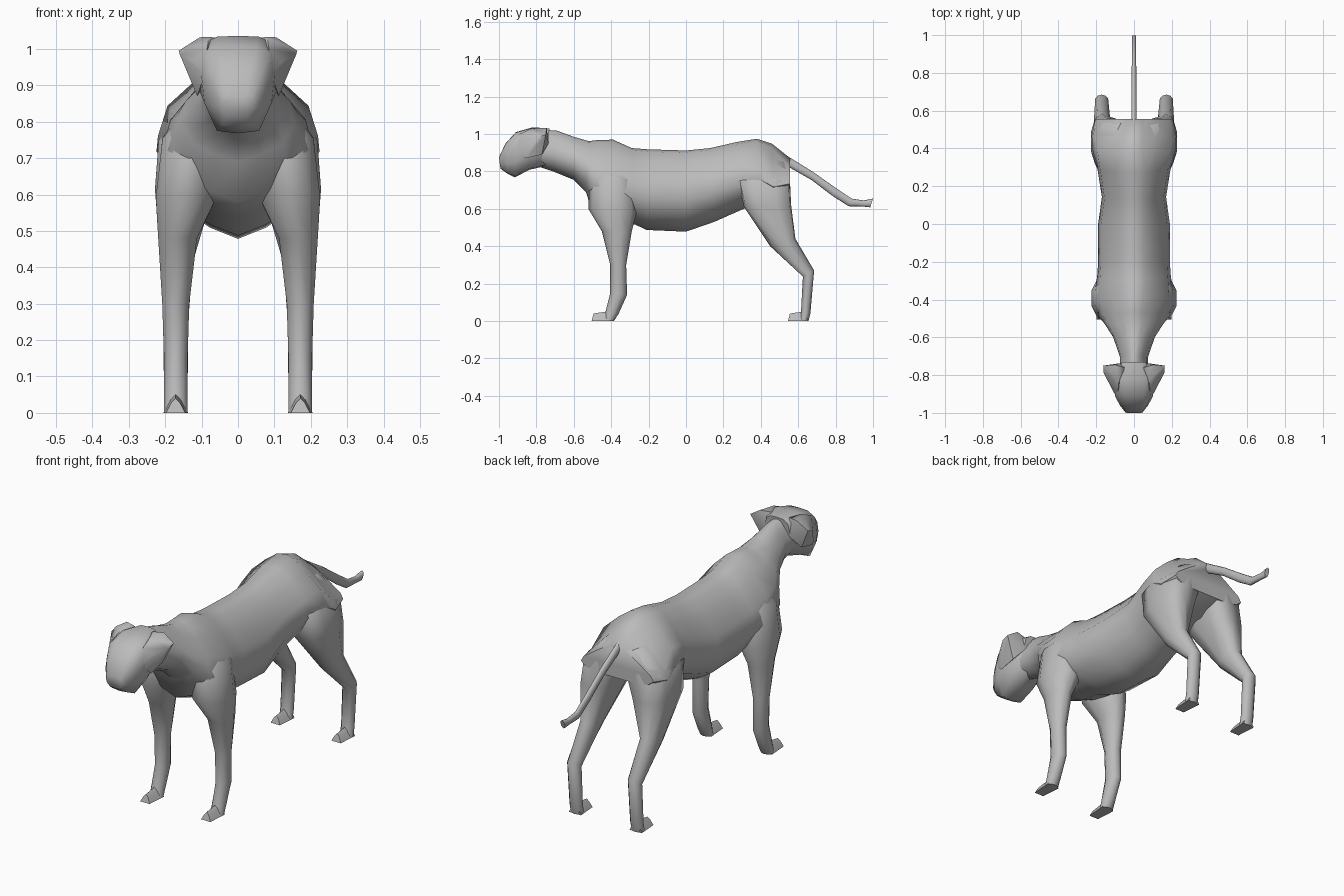
import bpy, bmesh, math

grey = bpy.data.materials.new("plain grey")
grey.diffuse_color = (0.5, 0.5, 0.5, 1)

# Half outlines: (share of half width, share of depth from top to bottom)
BODY = [(0, 0), (.28, .03), (.56, .17), (.92, .38), (1, .62), (.78, .82), (.40, .93), (0, 1)]
SHOULDER = [(0, 0), (.22, .03), (.52, .17), (.88, .38), (1, .62), (.78, .82), (.40, .93), (0, 1)]
HAUNCH = [(0, 0), (.20, .08), (.52, .32), (.92, .64), (1, .80), (.85, .93), (.45, 1), (0, 1)]
HEAD = [(0, 0), (.5, .01), (.88, .1), (1, .36), (.92, .66), (.58, .97), (0, 1)]
ROUND = [(math.sin(math.pi * i / 5), (1 - math.cos(math.pi * i / 5)) / 2) for i in range(6)]
THIGH = [(0, 0), (.74, .03), (1, .3), (1, .7), (.74, .97), (0, 1)]
PAW = [(0, 0), (.45, .3), (1, 1), (0, 1)]


def finish(name, bm, angle=60):
    bmesh.ops.recalc_face_normals(bm, faces=bm.faces)
    mesh = bpy.data.meshes.new(name)
    bm.to_mesh(mesh)
    bm.free()
    mesh.materials.append(grey)
    ob = bpy.data.objects.new(name, mesh)
    bpy.context.collection.objects.link(ob)
    bpy.ops.object.select_all(action='DESELECT')
    ob.select_set(True)
    bpy.context.view_layer.objects.active = ob
    bpy.ops.object.shade_smooth_by_angle(angle=math.radians(angle))


def loft(name, outline, sections, side=1, angle=60):
    """Each section: start y, z, end y, z, lowest x, highest x, optional own outline."""
    bm = bmesh.new()
    rings = []
    for ya, za, yb, zb, x0, x1, *own in sections:
        half_loop = own[0] if own else outline
        loop = half_loop + [(-w, t) for w, t in half_loop[-2:0:-1]]
        mid, half = (x0 + x1) / 2, (x1 - x0) / 2
        rings.append([bm.verts.new((side * (mid + w * half), ya + (yb - ya) * t, za + (zb - za) * t))
                      for w, t in loop])
    n = len(rings[0])
    for a, b in zip(rings, rings[1:]):
        for i in range(n):
            bm.faces.new((a[i], a[(i + 1) % n], b[(i + 1) % n], b[i]))
    bm.faces.new(rings[0])
    bm.faces.new(rings[-1])
    finish(name, bm, angle)


def centred(rows):
    return [(a, b, c, d, -w, w, *own) for a, b, c, d, w, *own in rows]


# Neck and torso in one skin
loft("torso", BODY, centred([
    (-.80, 1.025, -.80, .83, .075), (-.69, 1.018, -.71, .80, .075),
    (-.60, .985, -.60, .755, .11), (-.52, .962, -.535, .69, .155),
    (-.47, .968, -.50, .58, .188, SHOULDER), (-.39, .970, -.38, .535, .212, SHOULDER),
    (-.29, .925, -.27, .515, .195), (-.20, .918, -.21, .487, .19),
    (0, .912, 0, .478, .19), (.13, .925, .15, .53, .17),
    (.27, .957, .32, .605, .195), (.38, .975, .40, .63, .22, SHOULDER),
    (.46, .948, .47, .66, .224, HAUNCH), (.555, .872, .555, .70, .205, HAUNCH)]))

# Head, tapering to the muzzle
loft("head", HEAD, centred([
    (-.73, 1.03, -.75, .83, .07), (-.82, 1.036, -.84, .808, .115),
    (-.91, 1.01, -.915, .768, .1), (-.965, .95, -.95, .785, .075),
    (-1.0, .875, -.992, .815, .046)]))

# Tail
loft("tail", ROUND, centred([
    (.53, .89, .53, .835, .014), (.68, .797, .67, .755, .014),
    (.80, .712, .785, .668, .013), (.885, .655, .87, .614, .012),
    (.95, .645, .95, .612, .012), (1.0, .655, .985, .608, .012)]))

FRONT_LEG = [
    (-.45, .87, -.34, .87, .03, .12), (-.515, .75, -.27, .76, .03, .212),
    (-.522, .60, -.265, .58, .055, .23), (-.45, .48, -.29, .48, .11, .222),
    (-.405, .30, -.32, .30, .132, .21), (-.405, .15, -.315, .14, .137, .205),
    (-.43, .05, -.36, .04, .137, .205), (-.44, 0, -.385, 0, .137, .205)]
HIND_LEG = [
    (.36, .88, .54, .85, .01, .11), (.28, .75, .556, .75, .015, .218, THIGH),
    (.31, .61, .562, .62, .065, .228, THIGH), (.45, .40, .585, .44, .122, .215),
    (.625, .238, .685, .27, .135, .207), (.615, .05, .665, .04, .137, .205),
    (.605, 0, .655, 0, .137, .205)]

EAR = [(.05, -.76, 1.03), (.105, -.745, 1.032), (.163, -.75, .995), (.16, -.79, .985),
       (.122, -.86, .965), (.092, -.92, .93), (.085, -.89, 1.0), (.112, -.77, .89),
       (.112, -.86, .87), (.08, -.82, 1.033), (.06, -.735, .95)]

for side, label in ((1, "right"), (-1, "left")):
    loft(f"front_leg_{label}", ROUND, FRONT_LEG, side)
    loft(f"hind_leg_{label}", ROUND, HIND_LEG, side)
    # Wedge-shaped paws
    for part, y in (("front", -.505), ("hind", .545)):
        loft(f"{part}_paw_{label}", PAW, [
            (y + .01, .04, y, 0, .145, .198), (y + .105, .055, y + .105, 0, .137, .205)], side, 35)
    # Flared ear running into the cheek
    bm = bmesh.new()
    for x, y, z in EAR:
        bm.verts.new((side * x, y, z))
    bmesh.ops.convex_hull(bm, input=bm.verts)
    finish(f"ear_{label}", bm)
